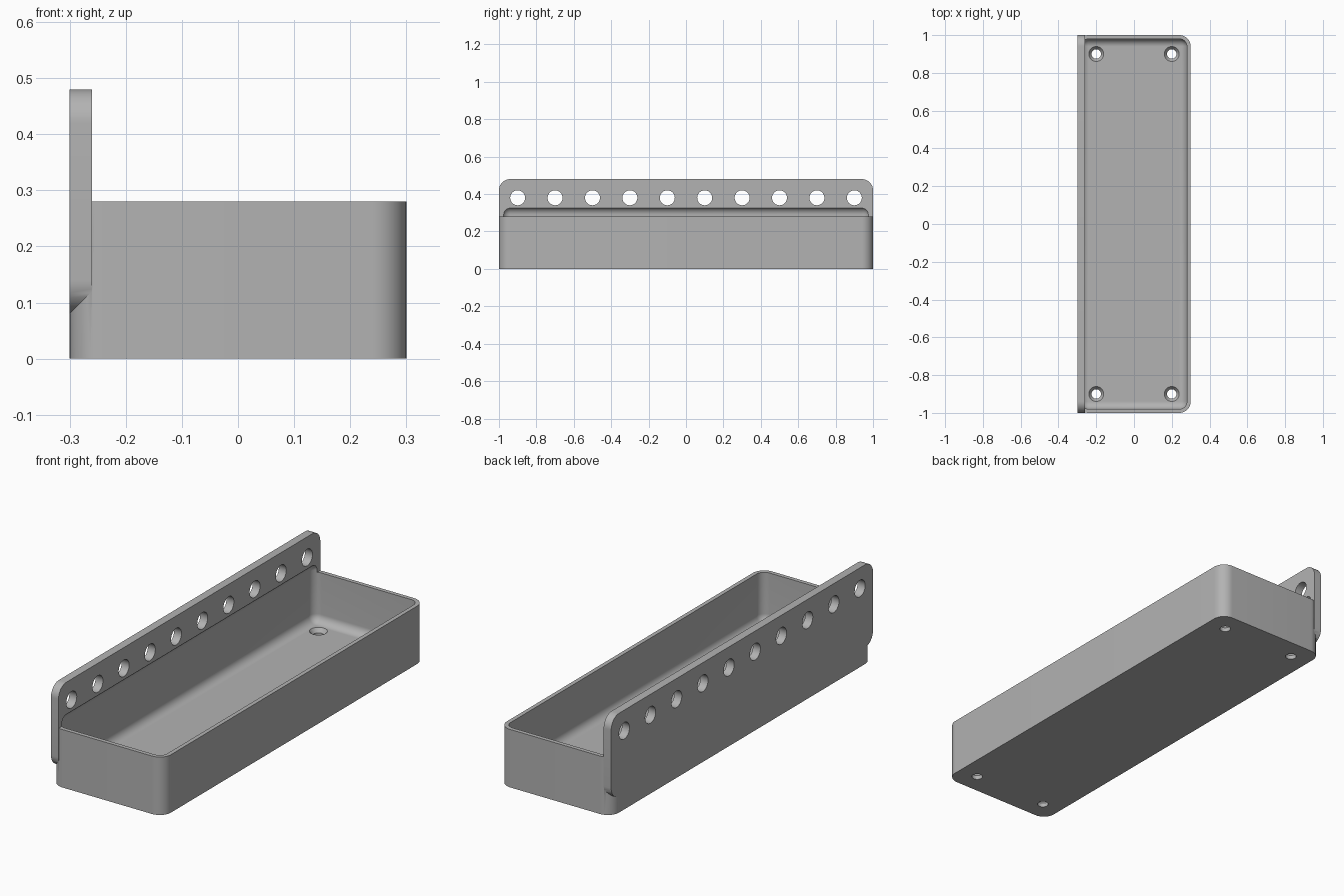
import bpy, bmesh
from mathutils import Matrix, Vector

if "Cube" in bpy.data.objects:
    bpy.data.objects.remove(bpy.data.objects["Cube"], do_unlink=True)

grey = bpy.data.materials.new("plain grey")
grey.use_nodes = True
grey.diffuse_color = (0.45, 0.45, 0.45, 1)
grey.node_tree.nodes["Principled BSDF"].inputs["Base Color"].default_value = (0.45, 0.45, 0.45, 1)


def finish(bm, name):
    bmesh.ops.recalc_face_normals(bm, faces=bm.faces)
    mesh = bpy.data.meshes.new(name)
    bm.to_mesh(mesh)
    bm.free()
    mesh.materials.append(grey)
    obj = bpy.data.objects.new(name, mesh)
    bpy.context.collection.objects.link(obj)
    return obj


def rounded_box(name, low, high, radius, axis=None):
    """Box between two corners; rounds the edges along one axis, or all edges."""
    low, high = Vector(low), Vector(high)
    bm = bmesh.new()
    bmesh.ops.create_cube(bm, size=1)
    for v in bm.verts:
        v.co = (low + high) / 2 + v.co * (high - low)
    edges = [e for e in bm.edges if axis is None
             or abs((e.verts[0].co - e.verts[1].co).normalized()[axis]) > 0.9]
    bmesh.ops.bevel(bm, geom=edges, offset=radius, segments=12, profile=0.5,
                    affect='EDGES', clamp_overlap=True)
    return finish(bm, name)


def add_cone(bm, centre, r_low, r_high, depth, along_x=False):
    turn = Matrix.Rotation(1.5707963, 4, 'Y') if along_x else Matrix()
    bmesh.ops.create_cone(bm, cap_ends=True, segments=40, radius1=r_low, radius2=r_high,
                          depth=depth, matrix=Matrix.Translation(centre) @ turn)


def combine(target, other, operation):
    mod = target.modifiers.new(operation, 'BOOLEAN')
    mod.operation, mod.solver, mod.object = operation, 'EXACT', other
    bpy.ops.object.select_all(action='DESELECT')
    bpy.context.view_layer.objects.active = target
    target.select_set(True)
    bpy.ops.object.modifier_apply(modifier=mod.name)
    bpy.data.objects.remove(other, do_unlink=True)


# Tray body joined with the tall back plate
tray = rounded_box("tray_with_hanging_plate", (-0.3, -1, 0), (0.3, 1, 0.28), 0.06, axis=2)
plate = rounded_box("plate", (-0.3, -1, 0.08), (-0.26, 1, 0.48), 0.06, axis=0)
combine(tray, plate, 'UNION')

# Filleted hollow, which also bites into the plate above the rim
hollow = rounded_box("hollow", (-0.28, -0.98, 0.04), (0.28, 0.98, 0.33), 0.04)
combine(tray, hollow, 'DIFFERENCE')

# Row of holes through the plate
bm = bmesh.new()
for i in range(10):
    add_cone(bm, (-0.28, -0.9 + 0.2 * i, 0.38), 0.04, 0.04, 0.2, along_x=True)
combine(tray, finish(bm, "plate_holes"), 'DIFFERENCE')

# Screw holes in the floor, then their countersinks
for name, z, r_low, r_high, depth in (("screw_holes", 0, 0.025, 0.025, 0.2),
                                      ("countersinks", 0.031, 0.025, 0.041, 0.022)):
    bm = bmesh.new()
    for x in (-0.2, 0.2):
        for y in (-0.9, 0.9):
            add_cone(bm, (x, y, z), r_low, r_high, depth)
    combine(tray, finish(bm, name), 'DIFFERENCE')

bpy.ops.object.select_all(action='DESELECT')
tray.select_set(True)
bpy.context.view_layer.objects.active = tray
bpy.ops.object.shade_smooth_by_angle(angle=0.5)
